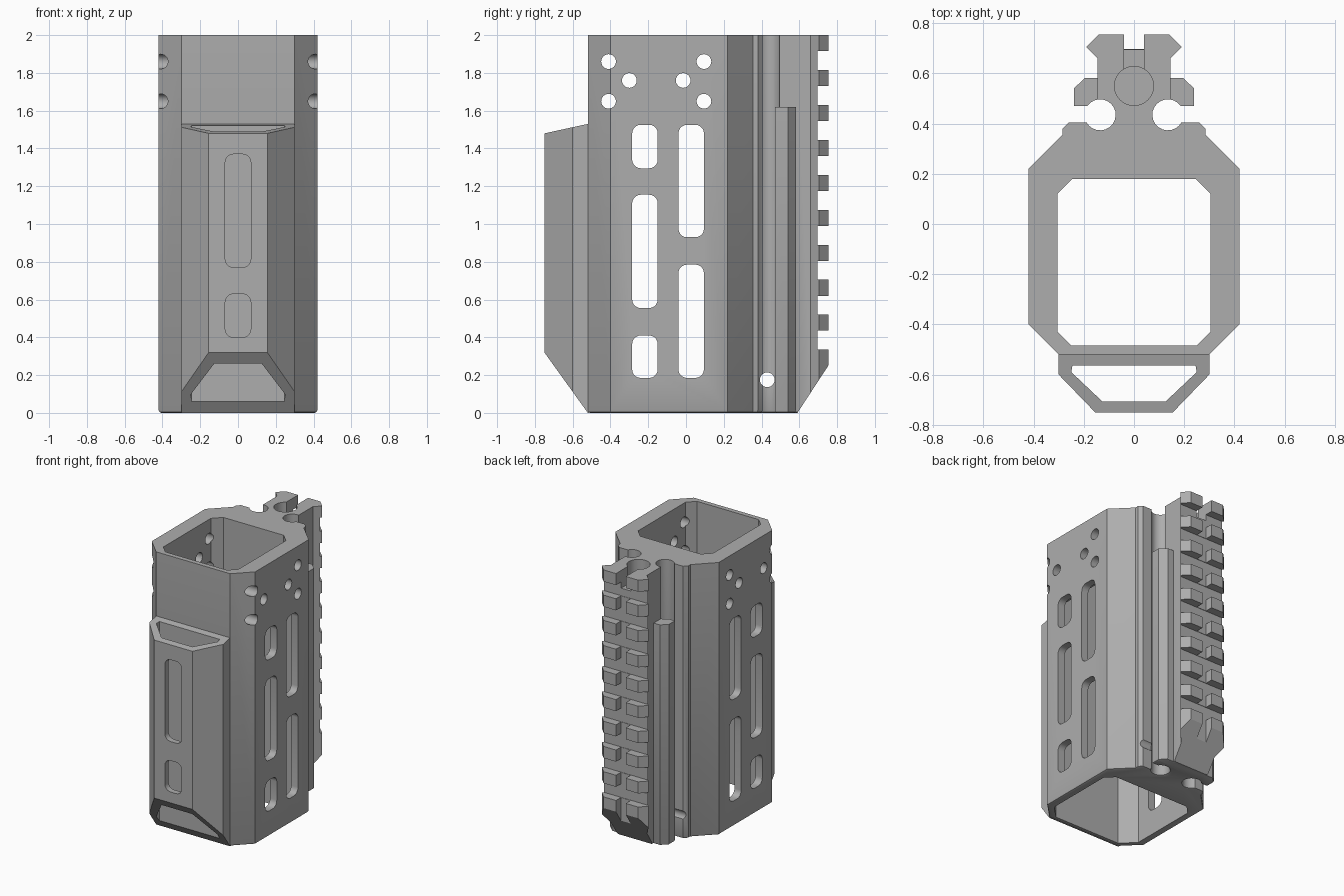
import bpy, bmesh, math

if "Cube" in bpy.data.objects:
    bpy.data.objects.remove(bpy.data.objects["Cube"])

metal = bpy.data.materials.new("satin grey")
metal.diffuse_color = (0.42, 0.42, 0.42, 1)
metal.use_nodes = True
metal.node_tree.nodes["Principled BSDF"].inputs["Base Color"].default_value = metal.diffuse_color


def prism(name, pts, lo, hi, axis="z", bevel=0.0):
    """Extrude a closed 2D outline along an axis; optionally bevel the low end."""
    place = {"x": lambda a, b, c: (c, a, b),
             "y": lambda a, b, c: (a, c, b),
             "z": lambda a, b, c: (a, b, c)}[axis]
    bm = bmesh.new()
    low = [bm.verts.new(place(a, b, lo)) for a, b in pts]
    high = [bm.verts.new(place(a, b, hi)) for a, b in pts]
    base = bm.faces.new(low)
    bm.faces.new(high)
    n = len(pts)
    for i in range(n):
        j = (i + 1) % n
        bm.faces.new((low[i], low[j], high[j], high[i]))
    bmesh.ops.recalc_face_normals(bm, faces=bm.faces)
    if bevel:
        bmesh.ops.bevel(bm, geom=list(base.edges), offset=bevel, segments=2,
                        profile=0.5, affect="EDGES", clamp_overlap=True)
    mesh = bpy.data.meshes.new(name)
    bm.to_mesh(mesh)
    bm.free()
    mesh.materials.append(metal)
    ob = bpy.data.objects.new(name, mesh)
    bpy.context.collection.objects.link(ob)
    return ob


def arc(cx, cy, r, a0, a1, n):
    return [(cx + r * math.cos(math.radians(a0 + (a1 - a0) * i / n)),
             cy + r * math.sin(math.radians(a0 + (a1 - a0) * i / n)))
            for i in range(n + 1)]


def circle(cx, cy, r, n=24):
    return arc(cx, cy, r, 0, 360, n)[:-1]


def rect(x0, x1, y0, y1):
    return [(x0, y0), (x1, y0), (x1, y1), (x0, y1)]


def slot(x0, x1, y0, y1, r=0.045):
    """Rectangle with rounded corners."""
    return (arc(x1 - r, y0 + r, r, -90, 0, 5) + arc(x1 - r, y1 - r, r, 0, 90, 5)
            + arc(x0 + r, y1 - r, r, 90, 180, 5) + arc(x0 + r, y0 + r, r, 180, 270, 5))


def mirrored(half):
    """Close an outline given by its right half, from front to back."""
    return half + [(-x, y) for x, y in reversed(half)]


def cut(target, *args):
    cutter = prism("cutter", *args)
    mod = target.modifiers.new("cut", "BOOLEAN")
    mod.operation = "DIFFERENCE"
    mod.solver = "EXACT"
    mod.object = cutter
    bpy.context.view_layer.objects.active = target
    bpy.ops.object.modifier_apply(modifier=mod.name)
    bpy.data.objects.remove(cutter, do_unlink=True)


# Main housing with neck, side wings and rail as one extruded section
half = ([(0.3, -0.52), (0.42, -0.4), (0.42, 0.22), (0.285, 0.355), (0.285, 0.38), (0.26, 0.405)]
        + arc(0.135, 0.435, 0.062, -29, -325, 18)
        + [(0.24, 0.47), (0.24, 0.54), (0.195, 0.582), (0.145, 0.582), (0.145, 0.66),
           (0.19, 0.705), (0.14, 0.755)])
housing = prism("housing", mirrored(half), 0, 2, "z", 0.014)

# Interior: narrow throat at the top, wider well below
cut(housing, mirrored([(0.25, -0.485), (0.305, -0.43), (0.305, 0.12), (0.245, 0.18)]), 1.5, 2.1)
cut(housing, mirrored([(0.27, -0.485), (0.365, -0.39), (0.365, 0.12), (0.305, 0.18)]), -0.1, 1.57)

# Side slots and round holes, through both walls
for y0, y1, z0, z1 in [(-0.285, -0.15, 1.295, 1.525), (-0.285, -0.15, 0.555, 1.155),
                       (-0.285, -0.15, 0.185, 0.41), (-0.04, 0.095, 0.93, 1.525),
                       (-0.04, 0.095, 0.185, 0.785)]:
    cut(housing, slot(y0, y1, z0, z1), -0.6, 0.6, "x")
for y, z in [(-0.41, 1.86), (-0.41, 1.65), (-0.3, 1.76), (-0.015, 1.76),
             (0.095, 1.86), (0.095, 1.65), (0.43, 0.175)]:
    cut(housing, circle(y, z, 0.039), -0.6, 0.6, "x")

# Wings stop short of the top
for s in (-1, 1):
    cut(housing, rect(*sorted((s * 0.145, s * 0.3)), 0.46, 0.6), 1.62, 2.1)

# Rail: centre groove, cross slots, sloped lower end
cut(housing, rect(-0.04, 0.04, 0.698, 0.9), -0.1, 2.1)
for k in range(9):
    z = 1.915 - 0.185 * k
    cut(housing, rect(0.695, 0.9, z - 0.1, z), -0.4, 0.4, "x")
cut(housing, [(0.525, -0.1), (0.95, -0.1), (0.95, 0.551), (0.59, 0)], -0.4, 0.4, "x")

# Blind bore at the rail's top end, open towards the back
cut(housing, circle(0, 0.55, 0.078, 32), 1.75, 2.1)
cut(housing, rect(-0.04, 0.04, 0.55, 0.9), 1.87, 2.1)

# Hollow front grip with sloped ends
grip = prism("front_grip", mirrored([(0.3, -0.51), (0.3, -0.6), (0.155, -0.75)]), 0, 1.6)
cut(grip, mirrored([(0.245, -0.563), (0.25, -0.59), (0.125, -0.708)]), -0.1, 1.7)
cut(grip, [(-0.9, 1.447), (-0.4, 1.556), (-0.4, 1.8), (-0.9, 1.8)], -0.5, 0.5, "x")
cut(grip, [(-0.9, 0.529), (-0.9, -0.2), (-0.376, -0.2)], -0.5, 0.5, "x")
for z0, z1 in [(0.77, 1.37), (0.4, 0.63)]:
    cut(grip, slot(-0.068, 0.068, z0, z1), -0.85, -0.64, "y")

# Smooth the round parts, keep the flat ones crisp
for ob in (housing, grip):
    bpy.ops.object.select_all(action="DESELECT")
    ob.select_set(True)
    bpy.context.view_layer.objects.active = ob
    bpy.ops.object.shade_smooth_by_angle(angle=math.radians(30))
